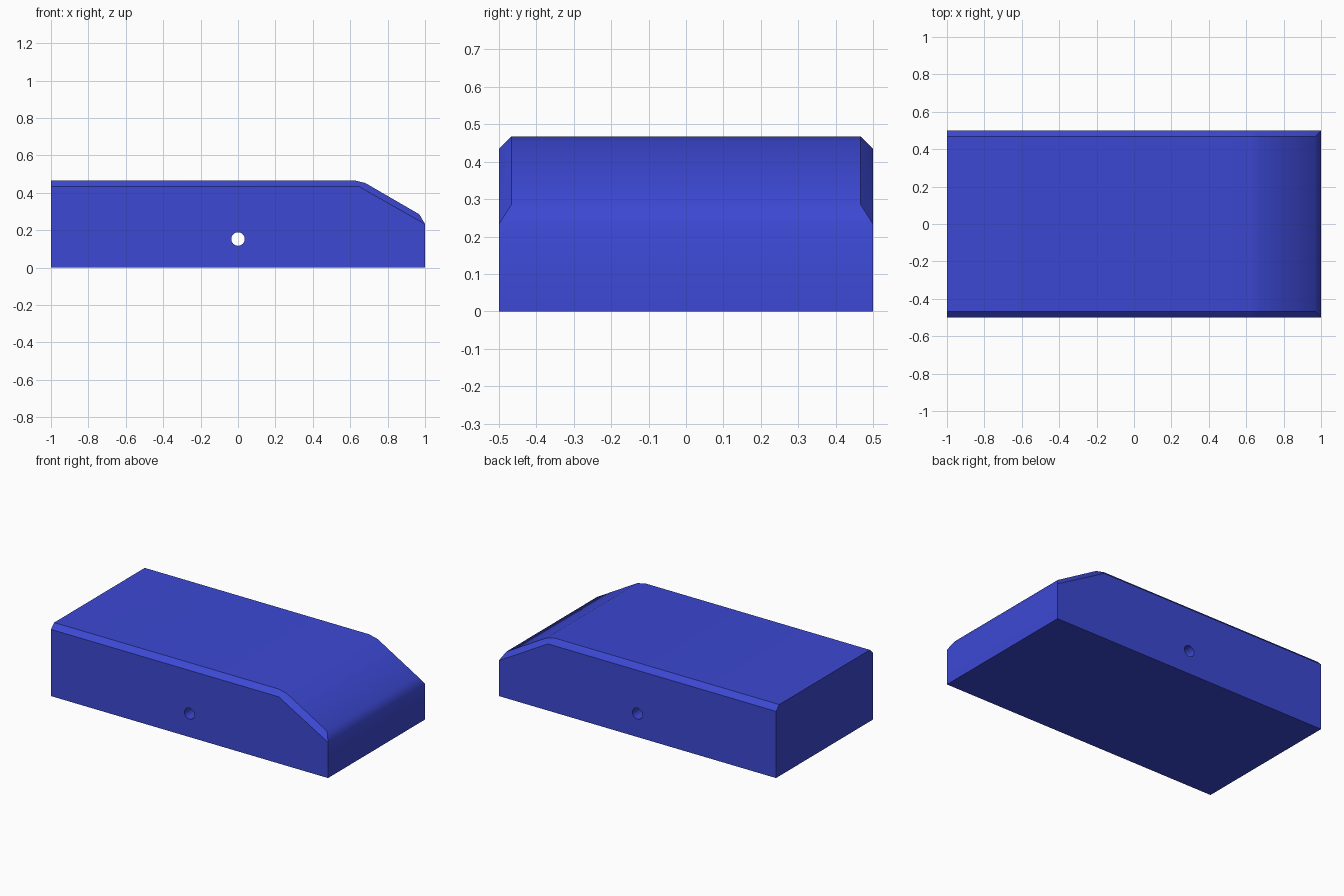
import bpy, bmesh, math

if "Cube" in bpy.data.objects:
    bpy.data.objects.remove(bpy.data.objects["Cube"])

# Matching x-z profiles: full centre section and the lower outer side section
inner = [(-1, 0), (1, 0), (1, 0.233), (0.97, 0.285), (0.68, 0.453), (0.62, 0.467), (-1, 0.467)]
outer = [(-1, 0), (1, 0), (1, 0.233), (1, 0.233), (0.645, 0.435), (0.645, 0.435), (-1, 0.435)]
sections = [(-0.5, outer), (-0.467, inner), (0.467, inner), (0.5, outer)]

# Body: loft through the sections, leaving chamfers along both sides
bm = bmesh.new()
rings = [[bm.verts.new((x, y, z)) for x, z in prof] for y, prof in sections]
n = len(inner)
for a, b in zip(rings, rings[1:]):
    for i in range(n):
        j = (i + 1) % n
        bm.faces.new((a[i], a[j], b[j], b[i]))
bm.faces.new(rings[0])
bm.faces.new(rings[-1])
bmesh.ops.remove_doubles(bm, verts=bm.verts[:], dist=0.0005)
bmesh.ops.dissolve_degenerate(bm, edges=bm.edges[:], dist=0.0001)
bmesh.ops.dissolve_limit(bm, angle_limit=math.radians(0.5), verts=bm.verts[:], edges=bm.edges[:])
bmesh.ops.recalc_face_normals(bm, faces=bm.faces[:])
mesh = bpy.data.meshes.new("wedge_body")
bm.to_mesh(mesh)
bm.free()
body = bpy.data.objects.new("wedge_body", mesh)
bpy.context.collection.objects.link(body)

# Through hole from front to back
bpy.ops.mesh.primitive_cylinder_add(vertices=32, radius=0.036, depth=1.4,
                                    location=(0, 0, 0.153), rotation=(math.pi / 2, 0, 0))
cutter = bpy.context.object
cutter.name = "hole_cutter"
cutter.hide_render = True
cut = body.modifiers.new("pin_hole", 'BOOLEAN')
cut.operation = 'DIFFERENCE'
cut.solver = 'EXACT'
cut.object = cutter
bpy.ops.object.select_all(action='DESELECT')
body.select_set(True)
bpy.context.view_layer.objects.active = body
bpy.ops.object.modifier_apply(modifier=cut.name)
bpy.data.objects.remove(cutter)

# Blue finish, smooth across the soft bends
blue = bpy.data.materials.new("blue")
blue.diffuse_color = (0.045, 0.065, 0.65, 1)
blue.use_nodes = True
blue.node_tree.nodes["Principled BSDF"].inputs["Base Color"].default_value = blue.diffuse_color
body.data.materials.clear()
body.data.materials.append(blue)
bpy.ops.object.shade_smooth_by_angle(angle=math.radians(30))
